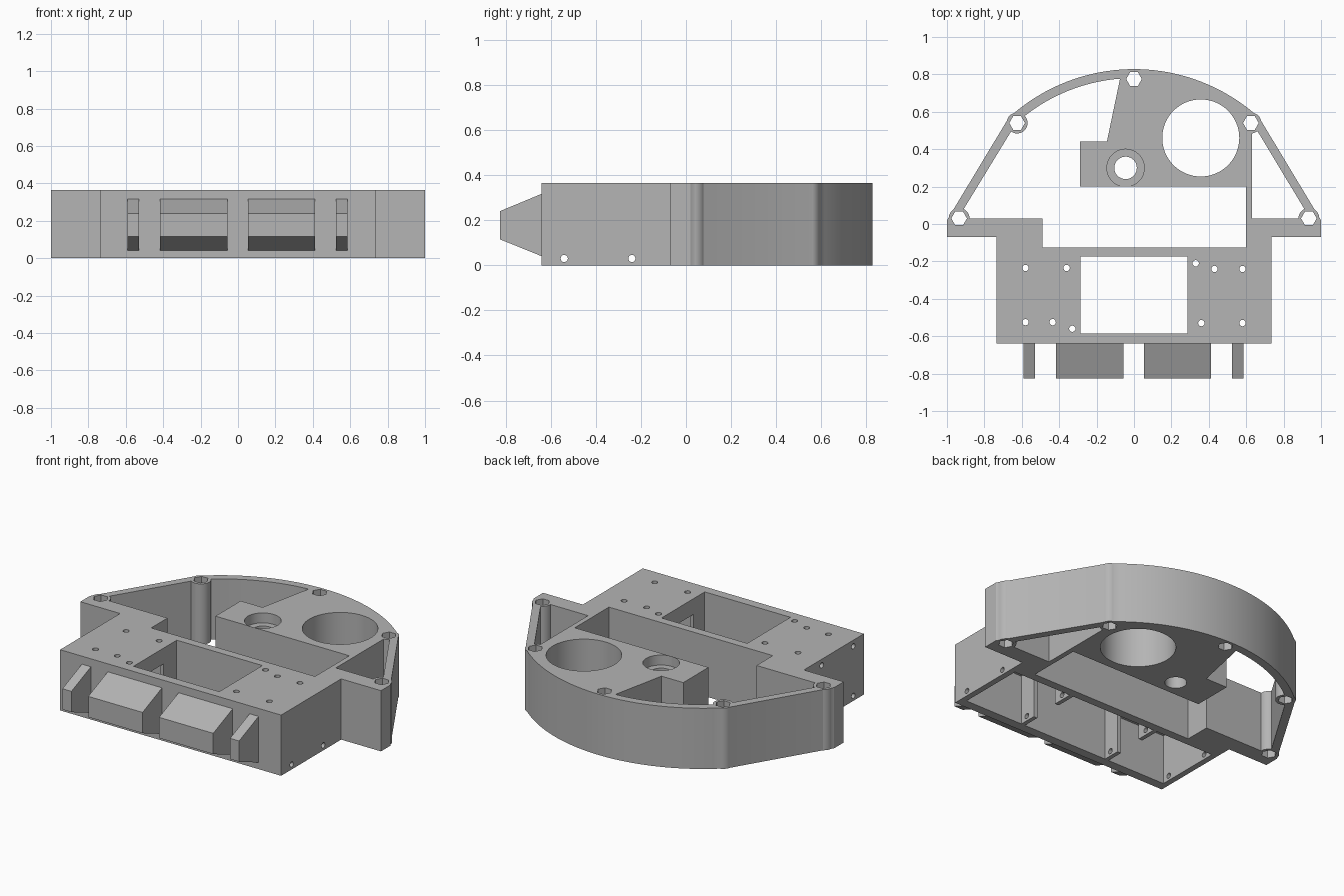
import bpy, bmesh, math
from mathutils import Matrix

cube = bpy.data.objects.get("Cube")
if cube:
    bpy.data.objects.remove(cube, do_unlink=True)

H = 0.365
grey = bpy.data.materials.new("plain grey")
grey.use_nodes = True
colour = (0.46, 0.46, 0.46, 1)
grey.diffuse_color = colour
grey.node_tree.nodes["Principled BSDF"].inputs["Base Color"].default_value = colour

# Upright prism from a plan outline; along_x turns (a, b, height) into (y, z, x)
def prism(name, outline, low, high, along_x=False):
    bm = bmesh.new()
    base = bm.faces.new([bm.verts.new((a, b, low)) for a, b in outline])
    top = bmesh.ops.extrude_face_region(bm, geom=[base])["geom"]
    verts = [v for v in top if isinstance(v, bmesh.types.BMVert)]
    bmesh.ops.translate(bm, verts=verts, vec=(0, 0, high - low))
    if along_x:
        turn = Matrix(((0, 0, 1, 0), (1, 0, 0, 0), (0, 1, 0, 0), (0, 0, 0, 1)))
        bm.transform(turn)
    bmesh.ops.recalc_face_normals(bm, faces=bm.faces)
    mesh = bpy.data.meshes.new(name)
    bm.to_mesh(mesh)
    bm.free()
    mesh.materials.append(grey)
    obj = bpy.data.objects.new(name, mesh)
    bpy.context.collection.objects.link(obj)
    return obj

def circle(a, b, r, sides=48):
    step = math.tau / sides
    return [(a + r * math.cos(i * step), b + r * math.sin(i * step)) for i in range(sides)]

def rect(x0, x1, y0, y1):
    return [(x0, y0), (x1, y0), (x1, y1), (x0, y1)]

def arc(radius, x0, x1, steps):
    a0, a1 = math.asin(x0 / radius), math.asin(x1 / radius)
    angles = [a0 + (a1 - a0) * i / steps for i in range(steps + 1)]
    return [(radius * math.sin(a), radius * math.cos(a) - 0.165) for a in angles]

# Combine with a helper solid, then discard it
def combine(obj, tool, operation="DIFFERENCE"):
    tool.hide_render = True
    mod = obj.modifiers.new("join", "BOOLEAN")
    mod.operation, mod.solver, mod.object = operation, "EXACT", tool
    bpy.context.view_layer.objects.active = obj
    bpy.ops.object.modifier_apply(modifier=mod.name)
    bpy.data.objects.remove(tool, do_unlink=True)

def cut(obj, outline, low=-0.1, high=0.5, along_x=False):
    combine(obj, prism("cutter", outline, low, high, along_x))

# Chassis outline: front box, ears and rounded rear
half = [(0.735, -0.64), (0.735, -0.07), (1, -0.07), (1, 0.02)]
mirrored = [(-x, y) for x, y in reversed(half)]
body = prism("chassis", half + arc(0.993, 0.67, -0.67, 40) + mirrored, 0, H)

# Main opening behind the front box, leaving the rear deck
cut(body, [(-0.49, -0.125), (0.6, -0.125), (0.6, 0.2), (-0.29, 0.2), (-0.29, 0.44),
           (-0.145, 0.44), (-0.075, 0.775)] + arc(0.945, -0.08, -0.63, 20)
    + [(-0.941, 0.03), (-0.49, 0.03)])

# Triangular opening beside the deck
cut(body, [(0.63, 0.03), (0.941, 0.03), (0.64, 0.53), (0.63, 0.53)])

# Screw posts with hexagonal bores
posts = [(s * x, y) for s in (-1, 1) for x, y in ((0.935, 0.03), (0.625, 0.54))]
for x, y in posts + [(0, 0.775)]:
    if x:
        combine(body, prism("post", circle(x, y, 0.056, 32), 0, H), "UNION")
    cut(body, circle(x, y, 0.042, 6))

# Rear deck: large opening and counterbored hole
cut(body, circle(0.357, 0.46, 0.206, 64))
cut(body, circle(-0.045, 0.3, 0.06))
cut(body, circle(-0.045, 0.3, 0.1), H - 0.06, 0.5)

# Front box: window, side pockets, divider slots
cut(body, rect(-0.285, 0.285, -0.585, -0.175))
for x0, x1 in ((-0.70, -0.31), (0.31, 0.70)):
    cut(body, rect(x0, x1, -0.585, -0.175), -0.1, 0.30)
    cut(body, rect(x0 - 0.05, x1 + 0.05 if x0 < 0 else x1 - 0.05, -0.48, -0.30)
        if x0 > 0 else rect(x0 + 0.05, x1 + 0.05, -0.48, -0.30), -0.1, 0.27)

# Round side openings and their screw holes
for x0, x1 in ((-0.8, -0.69), (0.69, 0.8)):
    cut(body, circle(-0.39, 0.178, 0.128), x0, x1, True)
    for y in (-0.54, -0.24):
        cut(body, circle(y, 0.328, 0.016, 16), x0, x1, True)
for y in (-0.54, -0.24):
    cut(body, circle(y, 0.03, 0.016, 16), -0.8, 0.8, True)

# Small screw holes in the top plate
for x, y in ((-0.58, -0.235), (-0.36, -0.235), (-0.58, -0.525), (-0.435, -0.525),
             (-0.33, -0.56), (0.33, -0.21), (0.43, -0.24), (0.58, -0.24),
             (0.36, -0.53), (0.58, -0.53)):
    cut(body, circle(x, y, 0.017, 16), 0.25, 0.5)

# Tapered front hinge lugs
parts = [body]
profile = [(-0.64, 0.04), (-0.64, 0.317), (-0.825, 0.24), (-0.825, 0.115)]
for name, x0, x1 in (("outer_lug_right", -0.59, -0.53), ("inner_lug_right", -0.418, -0.057),
                     ("inner_lug_left", 0.053, 0.413), ("outer_lug_left", 0.525, 0.585)):
    lug = prism(name, profile, x0, x1, True)
    cut(lug, circle(-0.76, 0.178, 0.038, 32), x0 - 0.1, x1 + 0.1, True)
    parts.append(lug)

# Smooth the curved walls, keep hard edges
bpy.ops.object.select_all(action="DESELECT")
for obj in parts:
    obj.select_set(True)
bpy.context.view_layer.objects.active = body
bpy.ops.object.shade_smooth_by_angle(angle=math.radians(30))
